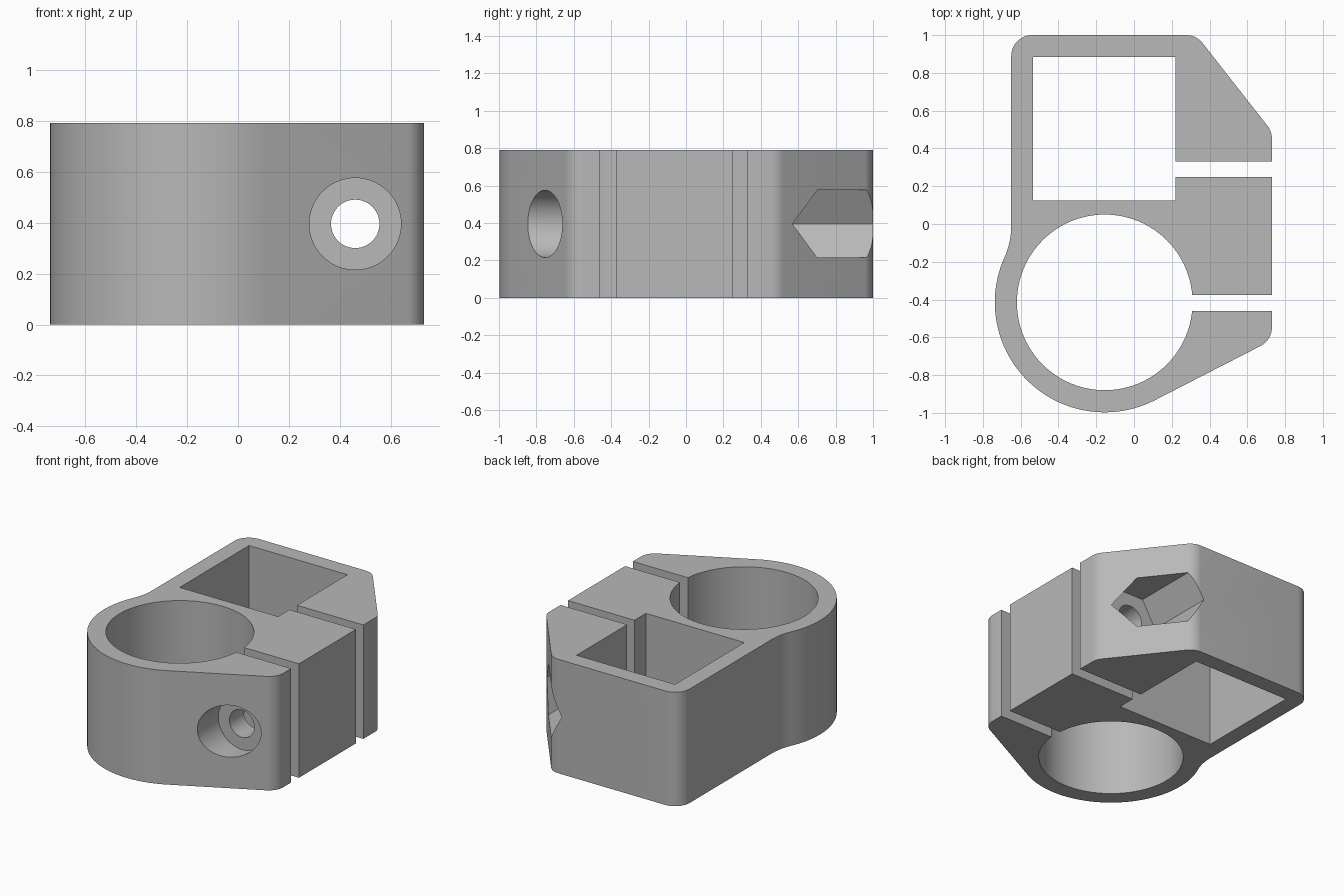
import bpy, bmesh, math
from mathutils import Vector, Matrix

HEIGHT = 0.79
BORE = Vector((-0.155, -0.415))      # centre of the round bore
BOLT_X, BOLT_Z = 0.46, HEIGHT / 2    # clamp bolt axis

old = bpy.data.objects.get("Cube")
if old:
    bpy.data.objects.remove(old, do_unlink=True)

grey = bpy.data.materials.new("plain grey")
grey.use_nodes = True
grey.diffuse_color = (0.48, 0.48, 0.48, 1)
grey.node_tree.nodes["Principled BSDF"].inputs["Base Color"].default_value = grey.diffuse_color


def arc(centre, radius, start, end, steps):
    """Points along an arc, angles in radians."""
    angles = [start + (end - start) * i / steps for i in range(steps + 1)]
    return [centre + radius * Vector((math.cos(a), math.sin(a))) for a in angles]


def round_corner(before, corner, after, radius, steps=10):
    """Fillet of a convex corner on a counter-clockwise outline."""
    d1, d2 = (corner - before).normalized(), (after - corner).normalized()
    turn = math.acos(d1.dot(d2))
    start = corner - d1 * radius * math.tan(turn / 2)
    centre = start + radius * Vector((-d1.y, d1.x))
    angle = math.atan2(-d1.x, d1.y) 
    return arc(centre, radius, angle, angle + turn, steps)


def prism(name, points, low, high, matrix=None):
    """Extrude a flat outline from low to high along local z."""
    bm = bmesh.new()
    face = bm.faces.new([bm.verts.new((p.x, p.y, low)) for p in points])
    top = bmesh.ops.extrude_face_region(bm, geom=[face])
    bmesh.ops.translate(bm, vec=(0, 0, high - low),
                        verts=[v for v in top["geom"] if isinstance(v, bmesh.types.BMVert)])
    if matrix:
        bm.transform(matrix)
    bmesh.ops.recalc_face_normals(bm, faces=bm.faces)
    mesh = bpy.data.meshes.new(name)
    bm.to_mesh(mesh)
    bm.free()
    mesh.materials.append(grey)
    obj = bpy.data.objects.new(name, mesh)
    bpy.context.collection.objects.link(obj)
    return obj


def circle(centre, radius, sides):
    return arc(centre, radius, 0, math.tau, sides)[:-1]


def box_cut(name, x0, x1, y0, y1):
    corners = [Vector(p) for p in ((x0, y0), (x1, y0), (x1, y1), (x0, y1))]
    return prism(name, corners, -0.1, HEIGHT + 0.1)


def bolt_cut(name, radius, sides, y0, y1):
    """Cutter along y on the bolt axis."""
    turn = Matrix.Translation((BOLT_X, 0, BOLT_Z)) @ Matrix.Rotation(math.pi / 2, 4, "X")
    return prism(name, circle(Vector((0, 0)), radius, sides), -y1, -y0, turn)


# Outer silhouette: rounded square end blending into the round end
outer = 0.582
side = -0.65
lower_right, upper_right = Vector((0.73, -0.615)), Vector((0.73, 0.49))
top_right, top_left = Vector((0.33, 1)), Vector((side, 1))
blend_r = 0.40
dx = side - blend_r - BORE.x
blend = Vector((side - blend_r, BORE.y + math.sqrt((outer + blend_r) ** 2 - dx ** 2)))
blend_end = math.atan2(BORE.y - blend.y, BORE.x - blend.x)
tangent = math.radians(-63)
tangent_point = BORE + outer * Vector((math.cos(tangent), math.sin(tangent)))

outline = round_corner(tangent_point, lower_right, upper_right, 0.11)
outline += round_corner(lower_right, upper_right, top_right, 0.11)
outline += round_corner(upper_right, top_right, top_left, 0.11)
outline += round_corner(top_right, top_left, Vector((side, 0)), 0.11)
outline += arc(blend, blend_r, 0, blend_end, 10)
outline += arc(BORE, outer, blend_end + math.pi, tangent + math.tau, 64)[1:]
body = prism("clamp_body", outline, 0, HEIGHT)

# Openings: bores, clamping slots and bolt recesses
cutters = [
    prism("round_bore", circle(BORE, 0.465, 96), -0.1, HEIGHT + 0.1),
    box_cut("square_bore", -0.535, 0.22, 0.125, 0.885),
    box_cut("square_slot", 0.1, 1, 0.25, 0.33),
    box_cut("round_slot", 0.1, 1, -0.46, -0.375),
    bolt_cut("bolt_hole", 0.095, 48, -1.2, 1.2),
    bolt_cut("bolt_head_recess", 0.18, 64, -1.2, -0.615),
    bolt_cut("hex_nut_recess", 0.208, 6, 0.51, 1.2),
]
for cutter in cutters:
    cutter.hide_render = True
    mod = body.modifiers.new(cutter.name, "BOOLEAN")
    mod.operation = "DIFFERENCE"
    mod.solver = "EXACT"
    mod.object = cutter

# Bake the cuts and drop the cutters
bpy.context.view_layer.update()
depsgraph = bpy.context.evaluated_depsgraph_get()
result = bpy.data.meshes.new_from_object(body.evaluated_get(depsgraph))
body.modifiers.clear()
body.data = result
for cutter in cutters:
    bpy.data.objects.remove(cutter, do_unlink=True)

bpy.ops.object.select_all(action="DESELECT")
body.select_set(True)
bpy.context.view_layer.objects.active = body
bpy.ops.object.shade_smooth_by_angle(angle=math.radians(25))
